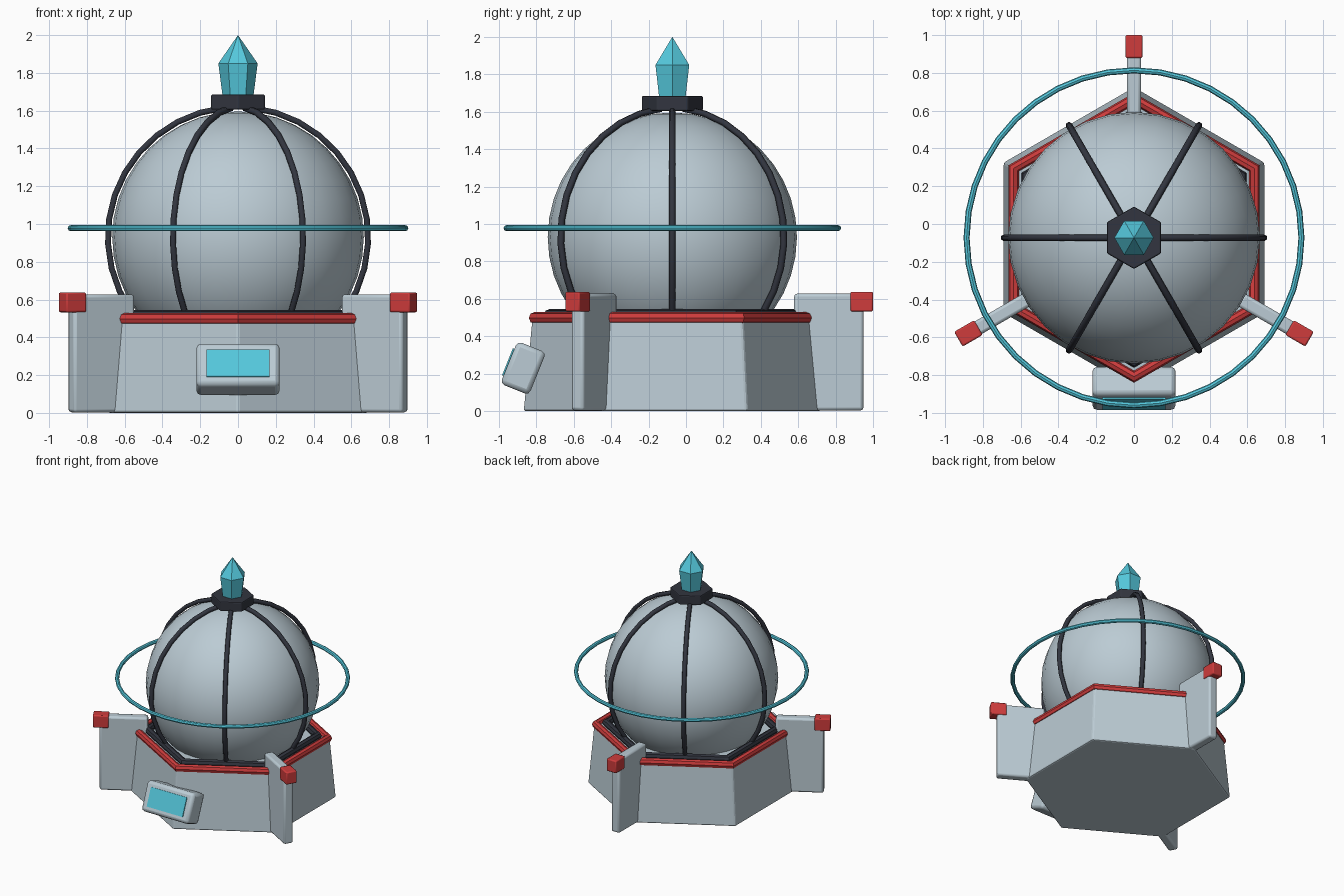
import bpy, math
from mathutils import Matrix

if "Cube" in bpy.data.objects:
    bpy.data.objects.remove(bpy.data.objects["Cube"])

CY = -0.073  # y of the dome axis


def material(name, rgb):
    m = bpy.data.materials.new(name)
    m.diffuse_color = (*rgb, 1)
    m.use_nodes = True
    m.node_tree.nodes["Principled BSDF"].inputs["Base Color"].default_value = m.diffuse_color
    return m


GREY = material("pale_grey", (0.50, 0.60, 0.66))
DARK = material("charcoal", (0.032, 0.036, 0.05))
RED = material("red", (0.62, 0.045, 0.045))
CYAN = material("cyan", (0.09, 0.58, 0.72))


def finish(name, mat, bevel=0.0, smooth=True):
    o = bpy.context.object
    o.name = name
    o.data.materials.append(mat)
    if smooth:
        bpy.ops.object.shade_smooth_by_angle(angle=math.radians(30))
    if bevel:
        b = o.modifiers.new("bevel", 'BEVEL')
        b.width = bevel
        b.segments = 2
    return o


def box(name, size, matrix, mat, bevel=0.0):
    bpy.ops.mesh.primitive_cube_add(size=1)
    o = bpy.context.object
    o.data.transform(Matrix.Diagonal((*size, 1)))
    o.matrix_world = matrix
    return finish(name, mat, bevel)


def hex_frustum(name, r0, r1, z0, z1, mat, bevel=0.0, turn=0.0):
    bpy.ops.mesh.primitive_cone_add(vertices=6, radius1=r0, radius2=r1, depth=z1 - z0,
                                    location=(0, CY, (z0 + z1) / 2), rotation=(0, 0, turn))
    return finish(name, mat, bevel, smooth=False)


def torus(name, major, minor, z, segs, sides, mat, turn=0.0):
    bpy.ops.mesh.primitive_torus_add(major_radius=major, minor_radius=minor, major_segments=segs,
                                     minor_segments=sides, location=(0, CY, z), rotation=(0, 0, turn))
    return finish(name, mat)


# hexagonal base with its red rim and dark dome seat
hex_frustum("base", 0.797, 0.75, 0.0, 0.50, GREY, 0.012)
torus("base_rim", 0.735, 0.032, 0.498, 6, 8, RED, math.pi / 6)
torus("dome_seat", 0.655, 0.032, 0.514, 6, 8, DARK, math.pi / 6)

# dome
bpy.ops.mesh.primitive_uv_sphere_add(segments=32, ring_count=20, radius=0.666, location=(0, CY, 0.93))
finish("dome", GREY)

# six ribs arching over the dome
for i in range(6):
    a = i * math.pi / 3
    curve = bpy.data.curves.new("rib", 'CURVE')
    curve.dimensions = '3D'
    curve.bevel_depth = 0.018
    curve.bevel_resolution = 1
    curve.use_fill_caps = True
    n = 12
    spline = curve.splines.new('POLY')
    spline.points.add(n - 1)
    for k, p in enumerate(spline.points):
        phi = math.radians(6 + 119.5 * k / (n - 1))
        r = 0.689 * math.sin(phi)
        p.co = (r * math.cos(a), r * math.sin(a), 0.93 + 0.689 * math.cos(phi), 1)
    curve.materials.append(DARK)
    rib = bpy.data.objects.new("rib", curve)
    rib.location = (0, CY, 0)
    bpy.context.collection.objects.link(rib)

# cap and crystal
hex_frustum("cap", 0.165, 0.165, 1.605, 1.685, DARK, 0.008)
hex_frustum("crystal_body", 0.082, 0.104, 1.68, 1.85, CYAN, turn=math.pi / 6)
hex_frustum("crystal_tip", 0.104, 0.0, 1.85, 2.0, CYAN, turn=math.pi / 6)

# floating ring
torus("orbit_ring", 0.886, 0.016, 0.978, 40, 8, CYAN)

# three fins with red end blocks
for deg in (90, 210, 330):
    frame = Matrix.Translation((0, CY, 0)) @ Matrix.Rotation(math.radians(deg), 4, 'Z')
    box("fin", (0.37, 0.076, 0.625), frame @ Matrix.Translation((0.836, 0, 0.3155)), GREY, 0.016)
    box("fin_block", (0.122, 0.09, 0.105), frame @ Matrix.Translation((1.012, 0, 0.585)), RED, 0.009)

# tilted console with screen
tilt = Matrix.Translation((0, -0.87, 0.23)) @ Matrix.Rotation(math.radians(-22), 4, 'X')
box("console", (0.44, 0.165, 0.245), tilt, GREY, 0.025)
box("screen", (0.335, 0.009, 0.155), tilt @ Matrix.Translation((0, -0.086, 0)), CYAN)
